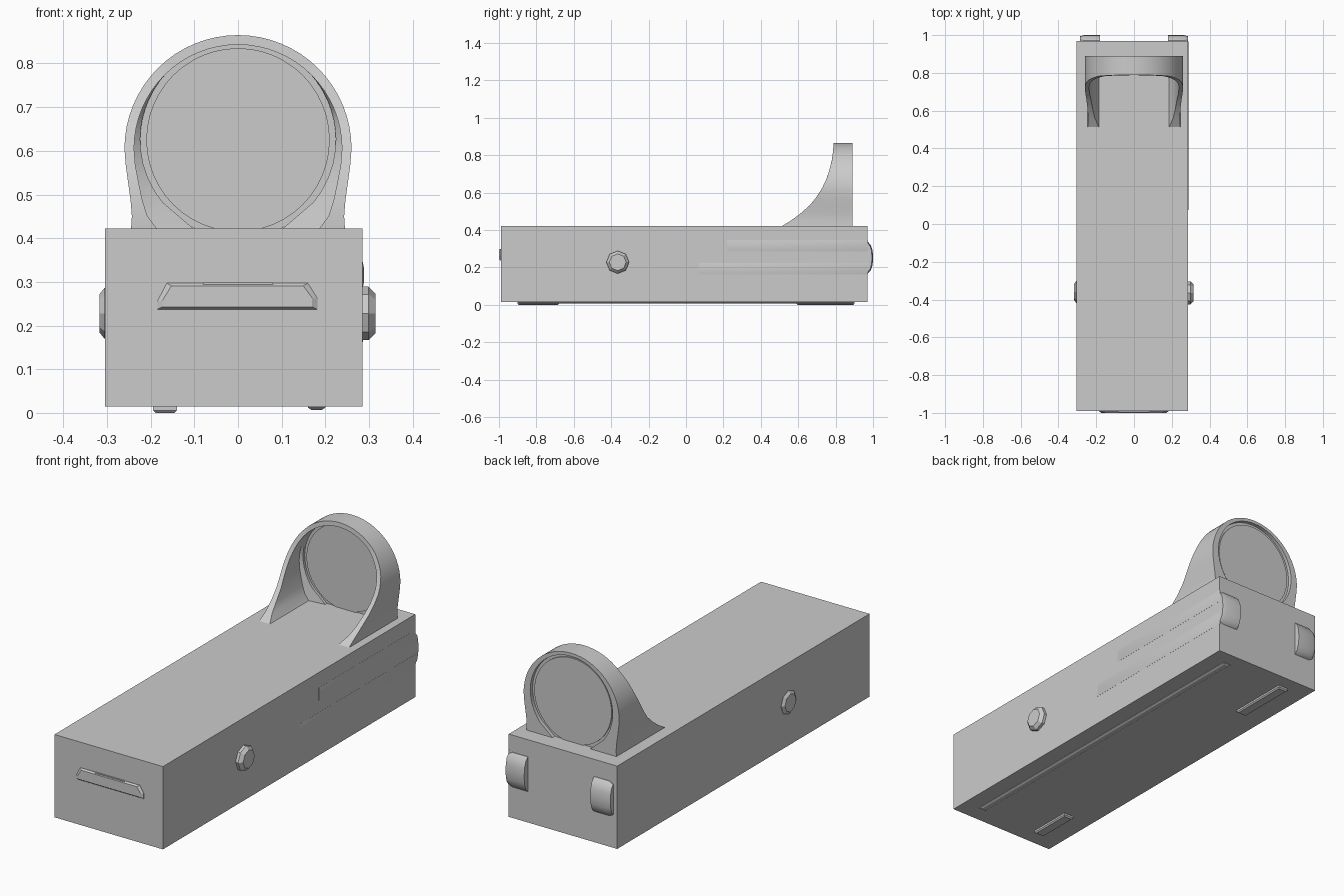
import bpy, bmesh
from math import sin, cos, pi, atan2

if "Cube" in bpy.data.objects:
    bpy.data.objects.remove(bpy.data.objects["Cube"])


def finish(name, bm, smooth=None):
    bmesh.ops.recalc_face_normals(bm, faces=bm.faces)
    me = bpy.data.meshes.new(name)
    bm.to_mesh(me)
    bm.free()
    ob = bpy.data.objects.new(name, me)
    bpy.context.collection.objects.link(ob)
    if smooth:
        bpy.ops.object.select_all(action='DESELECT')
        ob.select_set(True)
        bpy.context.view_layer.objects.active = ob
        bpy.ops.object.shade_smooth_by_angle(angle=smooth)
    return ob


def prism(name, pts, axis, layers, smooth=None):
    """Stack a 2D outline along an axis; layers are (depth, inset u, inset v)."""
    us, vs = [p[0] for p in pts], [p[1] for p in pts]
    cu, cv = (min(us) + max(us)) / 2, (min(vs) + max(vs)) / 2
    hu, hv = (max(us) - min(us)) / 2, (max(vs) - min(vs)) / 2
    bm = bmesh.new()
    rings = []
    for d, iu, iv in layers:
        ring = []
        for u, v in pts:
            a = cu + (u - cu) * (1 - iu / hu)
            b = cv + (v - cv) * (1 - iv / hv)
            ring.append(bm.verts.new({'x': (d, a, b), 'y': (a, d, b), 'z': (a, b, d)}[axis]))
        rings.append(ring)
    n = len(pts)
    for r, s in zip(rings, rings[1:]):
        for i in range(n):
            bm.faces.new((r[i], r[(i + 1) % n], s[(i + 1) % n], s[i]))
    bm.faces.new(rings[0])
    bm.faces.new(rings[-1])
    return finish(name, bm, smooth)


def rect(u0, u1, v0, v1):
    return [(u0, v0), (u1, v0), (u1, v1), (u0, v1)]


def circle(cu, cv, r, n):
    return [(cu + r * cos(2 * pi * i / n), cv + r * sin(2 * pi * i / n)) for i in range(n)]


# main housing
prism("housing", rect(-0.305, 0.285, -0.99, 0.97), 'z', [(0.015, 0, 0), (0.422, 0, 0)])

# window hood: outer shell, front opening and circular seat, swept over the top
SIDE = [(0.42, 0.51), (0.45, 0.56), (0.487, 0.61), (0.525, 0.655), (0.567, 0.69),
        (0.62, 0.726), (0.69, 0.758), (0.78, 0.782), (0.87, 0.79)]


def front_y(z):
    for (z0, y0), (z1, y1) in zip(SIDE, SIDE[1:]):
        if z <= z1:
            return y0 + (y1 - y0) * (z - z0) / (z1 - z0)
    return SIDE[-1][1]


LENS_Z = 0.625
legs = [((-0.245, 0.42), (-0.185, 0.42)), ((-0.243, 0.45), (-0.208, 0.452)),
        ((-0.246, 0.487), (-0.219, 0.487)), ((-0.252, 0.53), (-0.228, 0.53)),
        ((-0.257, 0.567), (-0.235, 0.567))]
N = 32
arch = []
for i in range(N + 1):
    t = pi - pi * i / N
    arch.append(((0.26 * cos(t), 0.605 + 0.26 * sin(t)),
                 (0.238 * cos(t), 0.605 + 0.238 * sin(t))))
mirrored = [((-o[0], o[1]), (-i[0], i[1])) for o, i in reversed(legs)]
section = legs + arch + mirrored
bm = bmesh.new()
rows = []
for k, (o, i) in enumerate(section):
    t = atan2(i[1] - LENS_Z, i[0])
    m = (0.224 * cos(t), LENS_Z + 0.224 * sin(t))
    if k in (0, len(section) - 1):
        m = (0.1 if i[0] > 0 else -0.1, 0.42)
    rows.append([bm.verts.new(c) for c in (
        (o[0], front_y(o[1]), o[1]), (i[0], front_y(i[1]), i[1]),
        (i[0], 0.815, i[1]), (m[0], 0.825, m[1]),
        (m[0], 0.89, m[1]), (o[0], 0.89, o[1]))])
for r, s in zip(rows, rows[1:]):
    for j in range(6):
        bm.faces.new((r[j], r[(j + 1) % 6], s[(j + 1) % 6], s[j]))
bm.faces.new(rows[0])
bm.faces.new(rows[-1])
finish("window_hood", bm, 0.6)

# lens and its stepped rim
prism("lens_rim", circle(0, LENS_Z, 0.226, 48), 'y',
      [(0.838, 0, 0), (0.872, 0, 0)], 0.5)
prism("lens", circle(0, LENS_Z, 0.21, 48), 'y',
      [(0.832, 0, 0), (0.878, 0, 0)], 0.5)

# front grip with thin lip
prism("front_grip", [(-0.185, 0.237), (0.182, 0.237), (0.182, 0.262), (0.16, 0.297),
                     (-0.163, 0.297), (-0.185, 0.255)], 'y',
      [(-0.98, 0, 0), (-0.992, 0, 0), (-1.0, 0.012, 0.006)])
prism("front_grip_lip", rect(-0.08, 0.08, 0.289, 0.298), 'y',
      [(-0.98, 0, 0), (-0.996, 0, 0)])

# octagonal side buttons
prism("right_button", circle(-0.365, 0.228, 0.061, 8), 'x',
      [(0.28, 0, 0), (0.299, 0, 0), (0.315, 0.016, 0.016)])
prism("left_button", circle(-0.36, 0.228, 0.058, 8), 'x',
      [(-0.30, 0, 0), (-0.306, 0, 0), (-0.317, 0.014, 0.014)])

# shallow ridges on the right side
for name, y0, z0, z1 in (("lower_side_ridge", 0.07, 0.162, 0.225),
                         ("upper_side_ridge", 0.22, 0.285, 0.346)):
    prism(name, rect(y0, 0.972, z0, z1), 'x',
          [(0.28, 0, 0), (0.2855, 0, 0), (0.289, 0.01, 0.018)], 0.6)

# rounded rear clips
CLIP = [(0.96, 0.165), (0.972, 0.168), (0.988, 0.185), (0.998, 0.215), (1.0, 0.25),
        (0.998, 0.29), (0.988, 0.32), (0.972, 0.338), (0.96, 0.34)]
for side, s in (("left", -1), ("right", 1)):
    prism(side + "_rear_clip", CLIP, 'x',
          [(s * 0.18, 0, 0), (s * 0.265, 0, 0), (s * 0.285, 0.006, 0.012)], 0.6)

# underside rail and pads
prism("bottom_rail", rect(0.16, 0.2, -0.9, 0.9), 'z',
      [(0.02, 0, 0), (0.012, 0, 0), (0.007, 0.008, 0.008)])
for name, y0, y1 in (("front_pad", -0.9, -0.68), ("rear_pad", 0.59, 0.9)):
    prism(name, rect(-0.195, -0.14, y0, y1), 'z',
          [(0.02, 0, 0), (0.006, 0, 0), (0.0, 0.006, 0.006)])
